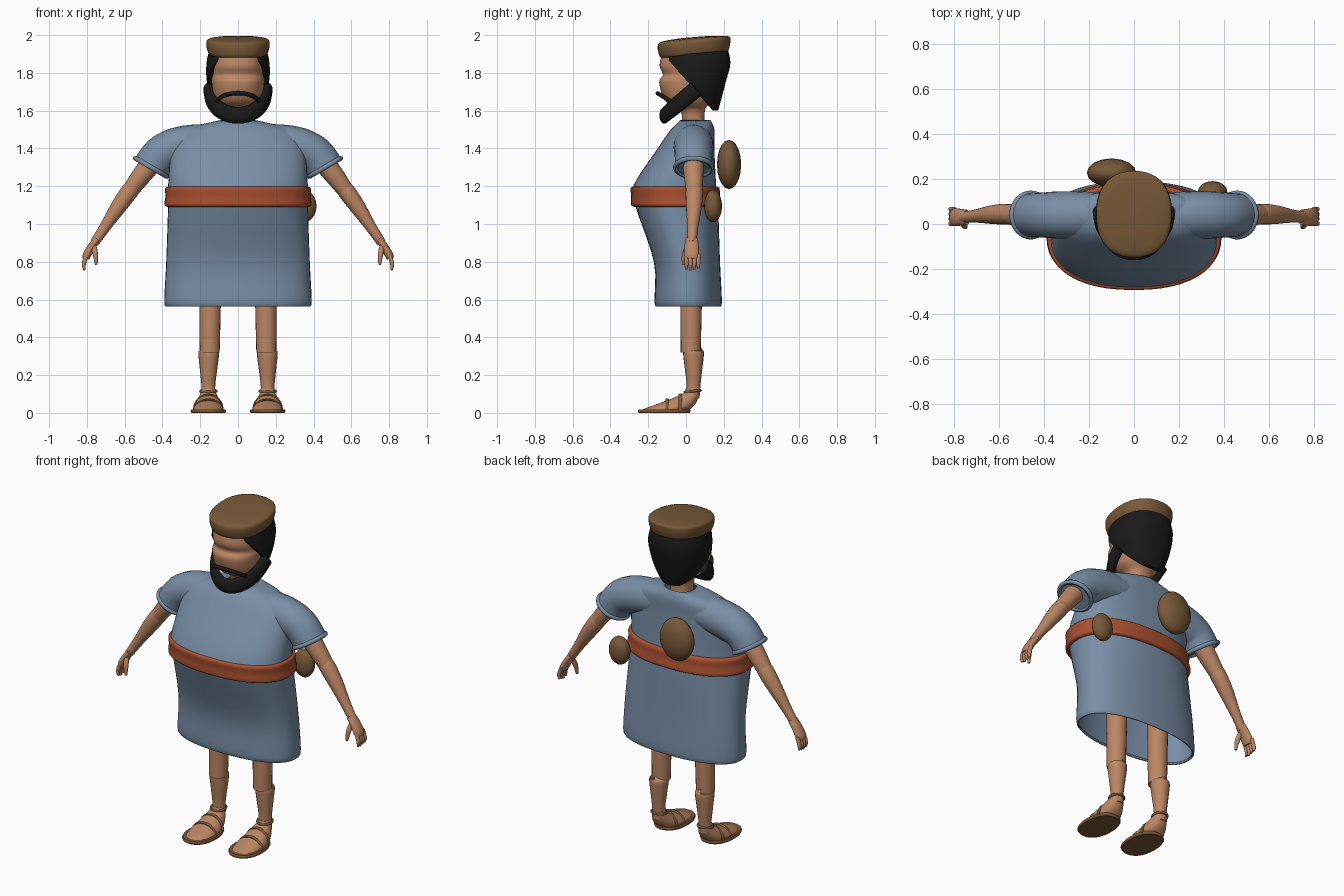
import bpy, bmesh, math
from mathutils import Vector

if "Cube" in bpy.data.objects:
    bpy.data.objects.remove(bpy.data.objects["Cube"], do_unlink=True)


def material(name, red, green, blue):
    mat = bpy.data.materials.new(name)
    mat.use_nodes = True
    mat.diffuse_color = (red, green, blue, 1)
    shader = mat.node_tree.nodes["Principled BSDF"]
    shader.inputs["Base Color"].default_value = mat.diffuse_color
    return mat


SKIN = material("skin", .5, .24, .13)
BLUE = material("blue cloth", .19, .27, .38)
RED = material("rust red sash", .4, .08, .03)
BROWN = material("brown leather", .19, .1, .04)
BLACK = material("black hair", .01, .01, .01)


def finish(obj, name, mat):
    obj.name = name
    obj.data.materials.append(mat)
    bpy.ops.object.select_all(action="DESELECT")
    obj.select_set(True)
    bpy.context.view_layer.objects.active = obj
    bpy.ops.object.shade_smooth_by_angle(angle=math.radians(45))
    return obj


def blend(before, start, end, after, t):
    """Catmull-Rom value between start and end."""
    slope_in, slope_out = (end - before) / 2, (after - start) / 2
    rise = end - start
    curve = 3 * rise - 2 * slope_in - slope_out
    return start + t * (slope_in + t * (curve + t * (slope_in + slope_out - 2 * rise)))


def smooth_rows(rows, steps=4):
    padded = [rows[0], *rows, rows[-1]]
    out = []
    for group in zip(padded, padded[1:], padded[2:], padded[3:]):
        for step in range(steps):
            out.append([blend(*values, step / steps) for values in zip(*group)])
    return out + [list(rows[-1])]


def angles(count):
    return [math.tau * i / count for i in range(count)]


def skin_rings(name, rings, mat, caps=True, cut=None):
    bm = bmesh.new()
    loops = [[bm.verts.new(co) for co in ring] for ring in rings]
    for low, high in zip(loops, loops[1:]):
        for i in range(len(low)):
            bm.faces.new((low[i - 1], low[i], high[i], high[i - 1]))
    if caps:
        bm.faces.new(loops[0])
        bm.faces.new(loops[-1])
    if cut:
        point, normal = cut
        geom = bm.verts[:] + bm.edges[:] + bm.faces[:]
        bmesh.ops.bisect_plane(bm, geom=geom, plane_co=point, plane_no=normal, clear_outer=True)
        bmesh.ops.holes_fill(bm, edges=[edge for edge in bm.edges if edge.is_boundary])
    bmesh.ops.recalc_face_normals(bm, faces=bm.faces)
    mesh = bpy.data.meshes.new(name)
    bm.to_mesh(mesh)
    bm.free()
    obj = bpy.data.objects.new(name, mesh)
    bpy.context.collection.objects.link(obj)
    return finish(obj, name, mat)


def loft(name, rows, mat, x=0, power=2.3, tilt=0, **options):
    """Stacked ovals; each row is height, half width, front y, back y."""
    def rounded(value):
        return math.copysign(abs(value) ** (2 / power), value)

    rings = []
    for z, width, front, back in smooth_rows(rows):
        middle, depth = (front + back) / 2, (back - front) / 2
        ring = []
        for a in angles(48):
            y = middle + depth * rounded(math.sin(a))
            ring.append((x + width * rounded(math.cos(a)), y, z + tilt * y))
        rings.append(ring)
    return skin_rings(name, rings, mat, **options)


def tube(name, rows, mat, side=1, ref=(0, 1, 0), flat=1):
    """Swept oval; each row is x, y, z, radius, which flat multiplies along ref."""
    rows = smooth_rows(rows)
    points = [Vector((x * side, y, z)) for x, y, z, radius in rows]
    rings = []
    for i, point in enumerate(points):
        tangent = (points[min(i + 1, len(points) - 1)] - points[max(i - 1, 0)]).normalized()
        across = tangent.cross(Vector(ref)).normalized()
        along = across.cross(tangent) * flat
        radius = rows[i][-1]
        rings.append([point + radius * (along * math.cos(a) + across * math.sin(a))
                      for a in angles(20)])
    return skin_rings(name, rings, mat)


def arc(centre, width, depth, rise, radius):
    """Half-oval path from side to side, swinging forward and up."""
    x, y, z = centre
    bends = [math.pi * i / 8 for i in range(9)]
    return [(x + width * math.cos(a), y - depth * math.sin(a), z + rise * math.sin(a), radius)
            for a in bends]


def band(name, centre, axis, radius, thickness, mat):
    turn = Vector(axis).to_track_quat("Z", "Y").to_euler()
    bpy.ops.mesh.primitive_torus_add(location=centre, rotation=turn, major_radius=radius,
                                     minor_radius=thickness, major_segments=32, minor_segments=8)
    finish(bpy.context.object, name, mat)


def ball(name, centre, size, mat):
    bpy.ops.mesh.primitive_uv_sphere_add(segments=16, ring_count=10, radius=1, location=centre)
    bpy.context.object.scale = size
    finish(bpy.context.object, name, mat)


# Tunic, open at hem and neck
tunic = loft("tunic", [(.565, .375, -.155, .18), (.59, .39, -.167, .19), (.8, .38, -.17, .18),
                       (1.1, .37, -.27, .17), (1.2, .37, -.28, .16), (1.4, .35, -.15, .15),
                       (1.5, .28, -.08, .15), (1.55, .09, -.03, .13)], BLUE, caps=False)
cloth = tunic.modifiers.new("cloth thickness", "SOLIDIFY")
cloth.thickness = .01

# Sash
loft("sash", [(1.09, .37, -.27, .17), (1.1, .39, -.29, .187), (1.145, .384, -.29, .18),
              (1.19, .385, -.293, .176), (1.2, .36, -.27, .15)], RED, caps=False)

# Pouches
ball("back_pouch", (-.1, .228, 1.315), (.11, .064, .13), BROWN)
ball("hip_pouch", (.35, .143, 1.095), (.066, .048, .085), BROWN)

# Head and neck
loft("head", [(1.5, .064, -.02, .1), (1.6, .07, -.03, .1), (1.65, .12, -.11, .13),
              (1.75, .14, -.142, .17), (1.79, .138, -.122, .18), (1.84, .14, -.14, .2),
              (1.93, .135, -.12, .2)], SKIN)

# Hair, trimmed on a slope from brow to nape
loft("hair", [(1.6, .09, -.1, .17), (1.65, .13, -.1, .184), (1.75, .164, -.12, .21),
              (1.85, .167, -.12, .235), (1.93, .15, -.12, .22)], BLACK,
     cut=((0, -.095, 1.87), (0, -.25, -.22)))

# Beard and moustache
tube("beard", arc((0, .055, 1.715), .158, .17, -.14, .026), BLACK, ref=(0, 0, 1), flat=1.7)
tube("moustache", arc((0, -.075, 1.645), .11, .075, .047, .011), BLACK, ref=(0, 0, 1))

# Round cap, tilted up at the back
loft("cap", [(1.887, .14, -.12, .21), (1.9, .157, -.14, .225), (1.95, .168, -.15, .235),
             (1.976, .15, -.13, .22), (1.986, .04, -.02, .09)], BROWN, tilt=.085)

for side, label in ((1, "left_"), (-1, "right_")):
    # Sleeve with rolled cuff
    tube(label + "sleeve", [(.12, .04, 1.43, .1), (.25, .04, 1.42, .105), (.34, .04, 1.4, .105),
                            (.41, .04, 1.365, .1), (.46, .04, 1.3, .098)], BLUE, side)
    band(label + "cuff", (.46 * side, .04, 1.3), (.5 * side, 0, -.86), .096, .013, BLUE)

    # Arm with a step at the elbow
    tube(label + "upper_arm", [(.42, .04, 1.37, .058), (.5, .04, 1.27, .053),
                               (.575, .044, 1.17, .043)], SKIN, side)
    tube(label + "forearm", [(.55, .044, 1.2, .036), (.57, .044, 1.178, .046),
                             (.63, .042, 1.095, .042), (.7, .036, .99, .03),
                             (.76, .03, .9, .024)], SKIN, side)

    # Hand, fingers spread from front to back
    tube(label + "palm", [(.745, .03, .92, .019), (.775, .03, .88, .021), (.8, .03, .835, .022),
                          (.805, .03, .815, .017)], SKIN, side, flat=1.8)
    for i in range(4):
        y = .002 + i * .021
        tip = .755 + .005 * abs(i - 1)
        tube(label + "finger", [(.8, y, .84, .011), (.816, y, .79, .011), (.812, y, tip, .006)],
             SKIN, side)
    tube(label + "thumb", [(.765, .015, .89, .014), (.755, -.007, .84, .014),
                           (.75, -.015, .785, .007)], SKIN, side)

    # Leg
    tube(label + "thigh", [(.148, .03, .8, .06), (.148, .027, .57, .057), (.15, .025, .32, .053)],
         SKIN, side)
    tube(label + "calf", [(.155, .04, .33, .042), (.155, .04, .32, .055), (.156, .04, .24, .047),
                          (.157, .04, .15, .037), (.157, .036, .08, .036)], SKIN, side)

    # Foot and sandal
    x = .157 * side
    loft(label + "foot", [(.014, .078, -.238, .015), (.03, .077, -.2, .035), (.055, .066, -.13, .054),
                          (.1, .043, -.02, .072), (.13, .036, 0, .073)], SKIN, x=x)
    loft(label + "sandal_sole", [(0, .09, -.25, .02), (.01, .094, -.255, .024), (.019, .09, -.25, .02)],
         BROWN, x=x)
    for y, rise in ((-.1, .058), (-.03, .084)):
        strap = arc((.157, y, .012), .076, 0, rise, .006)
        tube(label + "sandal_strap", strap, BROWN, side, flat=1.6)
    band(label + "ankle_strap", (x, .036, .115), (0, -.1, 1), .042, .007, BROWN)
